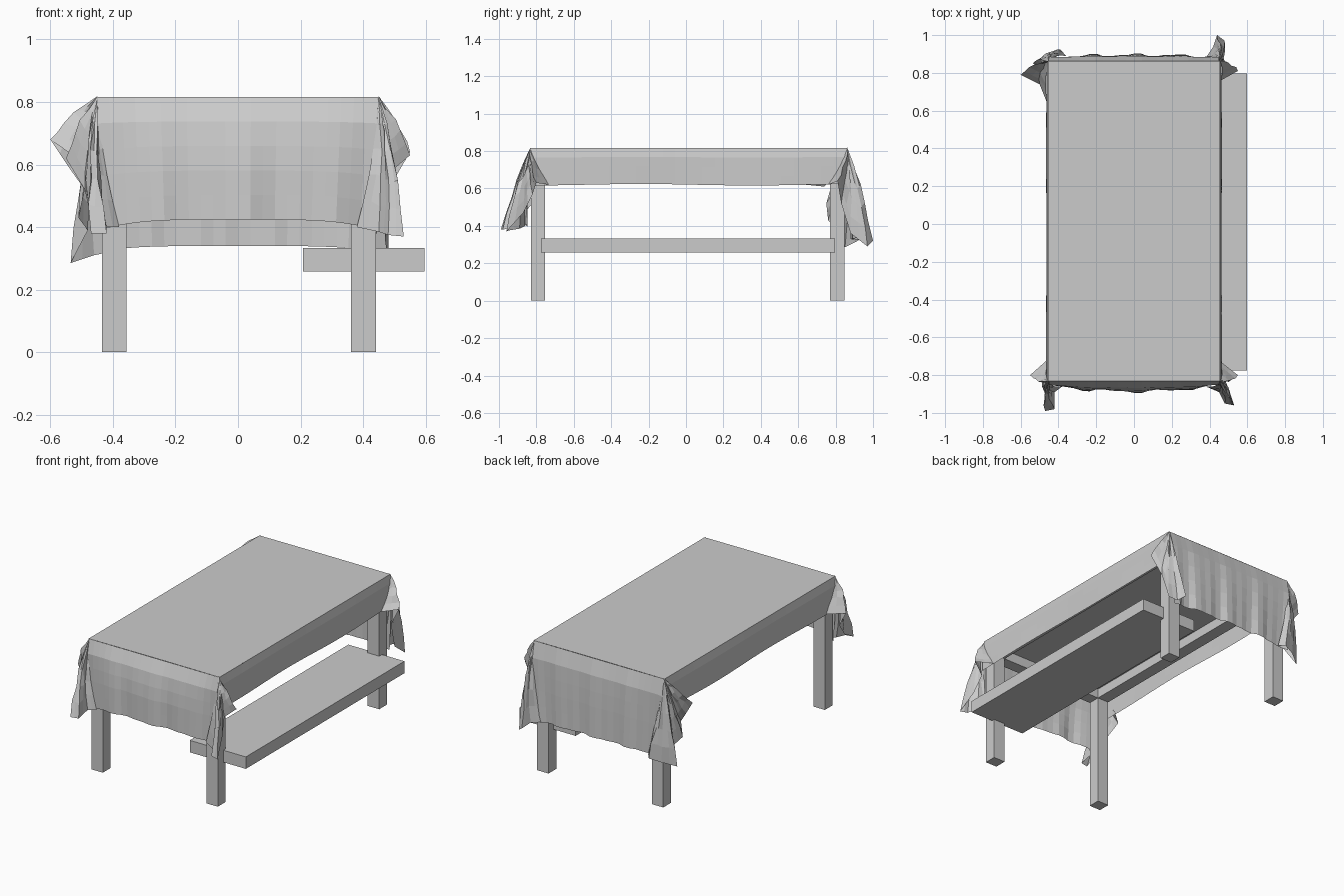
import bpy
import math
import random
from mathutils import Vector

random.seed(4)
cube = bpy.data.objects.get("Cube")
if cube:
    bpy.data.objects.remove(cube, do_unlink=True)

GREY = (0.6, 0.6, 0.6, 1)
grey = bpy.data.materials.new("plain grey")
grey.use_nodes = True
grey.diffuse_color = GREY
grey.node_tree.nodes["Principled BSDF"].inputs["Base Color"].default_value = GREY


def make(name, verts, faces):
    mesh = bpy.data.meshes.new(name)
    mesh.from_pydata([tuple(v) for v in verts], [], faces)
    mesh.validate()
    mesh.materials.append(grey)
    obj = bpy.data.objects.new(name, mesh)
    bpy.context.collection.objects.link(obj)
    return obj


def box(name, x, y, z):
    verts = [(a, b, c) for c in z for b in y for a in x]
    return make(name, verts, [(0, 2, 3, 1), (4, 5, 7, 6), (0, 1, 5, 4),
                              (2, 6, 7, 3), (0, 4, 6, 2), (1, 3, 7, 5)])


def sheet(name, cols, rows, point):
    """Grid of quads from point(u, v), with u and v between 0 and 1."""
    verts = [point(i / cols, j / rows) for j in range(rows + 1) for i in range(cols + 1)]
    w = cols + 1
    faces = [(j * w + i, j * w + i + 1, (j + 1) * w + i + 1, (j + 1) * w + i)
             for j in range(rows) for i in range(cols)]
    return make(name, verts, faces)


def mix(a, b, t):
    return a + (b - a) * t


def along(path, t):
    """Point on a polyline with evenly weighted segments."""
    s = t * (len(path) - 1)
    k = min(int(s), len(path) - 2)
    return Vector(path[k]).lerp(Vector(path[k + 1]), s - k)


# Table frame
FRONT, BACK, HALF, TOP = -0.832, 0.862, 0.454, 0.816
LEG_FRONT, LEG_BACK, RAIL = (-0.83, -0.755), (0.77, 0.847), (0.7, 0.76)
for side, x in (("right", (-0.435, -0.357)), ("left", (0.361, 0.441))):
    box(side + "_front_leg", x, LEG_FRONT, (0, 0.78))
    box(side + "_back_leg", x, LEG_BACK, (0, 0.78))
    box(side + "_apron", x, (-0.755, 0.77), RAIL)
box("table_top", (-0.44, 0.445), (-0.825, 0.85), (0.76, 0.81))
box("front_apron", (-0.357, 0.361), LEG_FRONT, RAIL)
box("back_apron", (-0.357, 0.361), LEG_BACK, RAIL)

# Bench seat
box("bench_seat", (0.208, 0.597), (-0.775, 0.797), (0.258, 0.333))

# Flat top of the cloth
sheet("cloth_top", 8, 12, lambda u, v: (
    mix(-HALF, HALF, u), mix(FRONT, BACK, v), TOP + 0.001 * math.sin(u * 3.14)))


# Drops at the two ends, with a few broad uneven folds
def end_drop(name, edge, out, bottom, sag, bulge, folds):
    def point(u, v):
        c = 2 * u - 1
        reach = 0.022 * min(1, v * 5) + bulge * (1 - c * c) * min(1, v * 2)
        wave = (0.008 * math.cos(c * folds) + 0.005 * math.sin(c * folds * 1.9)) * v
        x = c * HALF * (1 - 0.05 * v)
        return (x, edge + out * (reach + wave), mix(TOP, bottom - sag * c ** 4, v))
    return sheet(name, 22, 5, point)


end_drop("cloth_front_drop", FRONT, -1, 0.424, 0.03, 0.032, 10)
end_drop("cloth_back_drop", BACK, 1, 0.34, 0.015, 0.01, 12)


# Short drops along the two sides
def side_drop(name, out):
    def point(u, v):
        wave = 0.003 * math.sin(u * 11) * v
        low = 0.62 - 0.004 * math.cos(u * 9)
        return (out * (HALF + 0.01 * min(1, v * 4) + wave),
                mix(FRONT, BACK, u), mix(TOP, low, v))
    return sheet(name, 24, 4, point)


side_drop("cloth_left_drop", 1)
side_drop("cloth_right_drop", -1)


# Gathered corners: hem paths run from the side drop round to the end drop
def corner(name, sx, edge, hem):
    apex = Vector((sx * (HALF - 0.005), edge, TOP + 0.003))

    def point(u, v):
        p = apex.lerp(along(hem, u), v)
        crumple = 0.006 if 0 < u < 1 and 0 < v < 1 else 0
        jitter = Vector([random.uniform(-1, 1) * crumple for _ in range(3)])
        swell = Vector((sx, math.copysign(1, edge), 0)) * 0.012 * math.sin(v * 3.14)
        return p + jitter + swell
    return sheet(name, (len(hem) - 1) * 2, 5, point)


corner("cloth_front_right_corner", -1, FRONT, [
    (-0.46, -0.72, 0.62), (-0.55, -0.80, 0.62), (-0.49, -0.82, 0.52),
    (-0.47, -0.90, 0.43), (-0.47, -0.99, 0.38), (-0.42, -0.98, 0.38),
    (-0.42, -0.89, 0.40), (-0.38, -0.86, 0.40)])
corner("cloth_front_left_corner", 1, FRONT, [
    (0.46, -0.73, 0.62), (0.55, -0.80, 0.63), (0.48, -0.82, 0.57),
    (0.50, -0.87, 0.47), (0.53, -0.96, 0.37), (0.48, -0.95, 0.375),
    (0.45, -0.89, 0.385), (0.38, -0.86, 0.40)])
corner("cloth_back_left_corner", 1, BACK, [
    (0.46, 0.76, 0.62), (0.55, 0.81, 0.64), (0.48, 0.83, 0.52),
    (0.47, 0.88, 0.36), (0.48, 0.97, 0.29), (0.44, 1.0, 0.32),
    (0.42, 0.94, 0.34), (0.38, 0.88, 0.33)])
corner("cloth_back_right_corner", -1, BACK, [
    (-0.46, 0.64, 0.62), (-0.50, 0.74, 0.61), (-0.60, 0.79, 0.68),
    (-0.54, 0.77, 0.59), (-0.49, 0.75, 0.52), (-0.51, 0.76, 0.43),
    (-0.48, 0.80, 0.39), (-0.535, 0.85, 0.285), (-0.46, 0.90, 0.31),
    (-0.39, 0.925, 0.325), (-0.36, 0.89, 0.33)])
